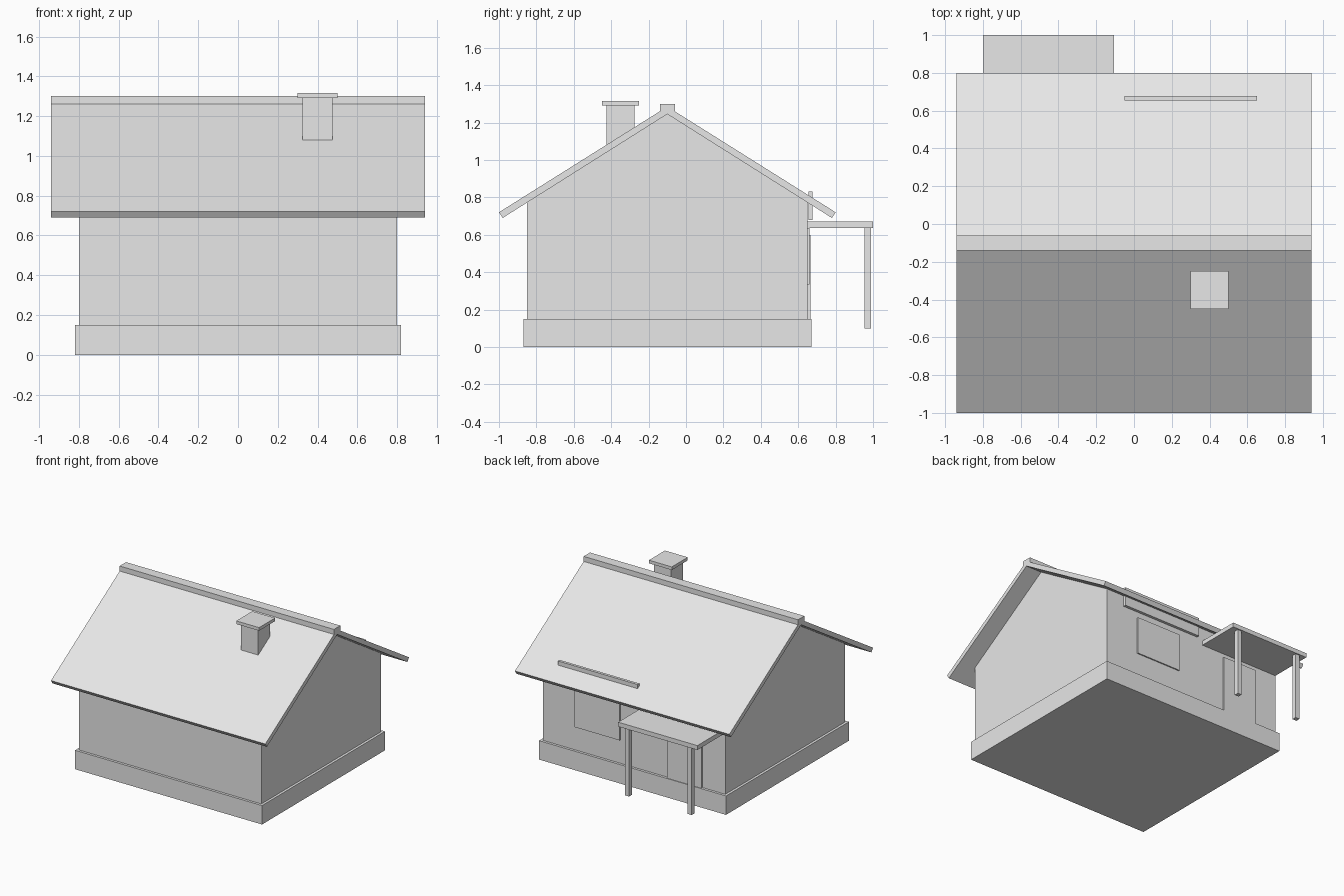
import bpy
import bmesh

cube = bpy.data.objects.get("Cube")
if cube:
    bpy.data.objects.remove(cube, do_unlink=True)

grey = bpy.data.materials.new("light_grey")
grey.use_nodes = True
grey.diffuse_color = (0.8, 0.8, 0.8, 1)
grey.node_tree.nodes["Principled BSDF"].inputs["Base Color"].default_value = (0.8, 0.8, 0.8, 1)


def prism(name, profile, x0, x1):
    """Extrude a closed (y, z) profile from x0 to x1."""
    bm = bmesh.new()
    face = bm.faces.new([bm.verts.new((x0, y, z)) for y, z in profile])
    grown = bmesh.ops.extrude_face_region(bm, geom=[face])["geom"]
    moved = [v for v in grown if isinstance(v, bmesh.types.BMVert)]
    bmesh.ops.translate(bm, verts=moved, vec=(x1 - x0, 0, 0))
    bmesh.ops.recalc_face_normals(bm, faces=bm.faces)
    mesh = bpy.data.meshes.new(name)
    bm.to_mesh(mesh)
    bm.free()
    mesh.materials.append(grey)
    obj = bpy.data.objects.new(name, mesh)
    bpy.context.collection.objects.link(obj)
    return obj


def box(name, x, y, z):
    """Box from (min, max) ranges on each axis."""
    return prism(name, [(y[0], z[0]), (y[1], z[0]), (y[1], z[1]), (y[0], z[1])], *x)


RIDGE_Y = -0.1

# Foundation and gabled walls
box("foundation", (-0.82, 0.82), (-0.87, 0.67), (0, 0.15))
prism("walls", [(-0.85, 0.15), (0.65, 0.15), (0.65, 0.775),
                (RIDGE_Y, 1.245), (-0.85, 0.775)], -0.8, 0.8)

# Two roof slopes mirrored about the ridge, and the ridge cap
for name, side in (("front_roof", -1), ("back_roof", 1)):
    slope = [(0, 1.245), (0.88, 0.69), (0.9, 0.72), (0, 1.285)]
    prism(name, [(RIDGE_Y + side * d, z) for d, z in slope], -0.94, 0.94)
box("ridge_cap", (-0.94, 0.94), (-0.14, -0.06), (1.25, 1.3))

# Chimney
box("chimney", (0.325, 0.475), (-0.425, -0.275), (1.0, 1.29))
box("chimney_cap", (0.3, 0.5), (-0.45, -0.25), (1.29, 1.315))

# Back wall: door, window and the board above them
box("door", (-0.6, -0.3), (0.64, 0.665), (0.15, 0.6))
box("window", (0.12, 0.515), (0.64, 0.66), (0.335, 0.635))
box("board", (-0.05, 0.65), (0.655, 0.677), (0.68, 0.83))

# Porch canopy on two posts
box("canopy", (-0.8, -0.105), (0.65, 1.0), (0.635, 0.67))
for name, x in (("left_post", -0.175), ("right_post", -0.725)):
    box(name, (x - 0.018, x + 0.018), (0.955, 0.99), (0.1, 0.635))
